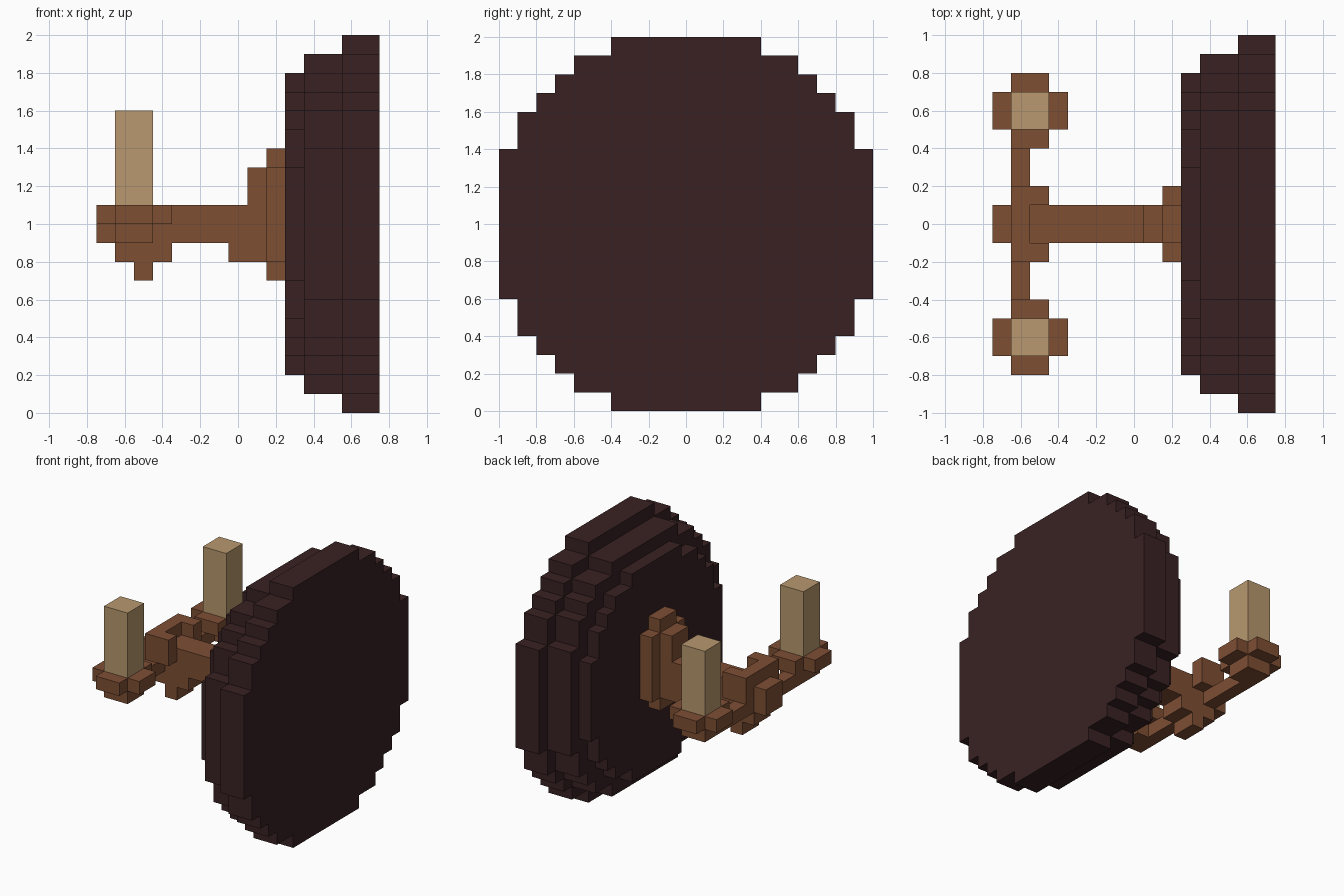
import bpy, bmesh

if "Cube" in bpy.data.objects:
    bpy.data.objects.remove(bpy.data.objects["Cube"])


def material(name, rgb):
    m = bpy.data.materials.new(name)
    m.diffuse_color = (*rgb, 1)
    m.use_nodes = True
    m.node_tree.nodes["Principled BSDF"].inputs["Base Color"].default_value = m.diffuse_color
    return m


DARK = material("dark wood", (0.041, 0.0155, 0.0165))
BROWN = material("brown metal", (0.209, 0.0762, 0.0343))
WAX = material("tan wax", (0.479, 0.314, 0.156))


def finish(name, bm, mat):
    bmesh.ops.recalc_face_normals(bm, faces=bm.faces)
    mesh = bpy.data.meshes.new(name)
    bm.to_mesh(mesh)
    bm.free()
    mesh.materials.append(mat)
    obj = bpy.data.objects.new(name, mesh)
    bpy.context.collection.objects.link(obj)
    return obj


def boxes(name, mat, parts):
    """Object made of boxes given as (x0, x1, y0, y1, z0, z1)."""
    bm = bmesh.new()
    for x0, x1, y0, y1, z0, z1 in parts:
        vs = bmesh.ops.create_cube(bm, size=1)["verts"]
        for v in vs:
            v.co = (x1 if v.co.x > 0 else x0,
                    y1 if v.co.y > 0 else y0,
                    z1 if v.co.z > 0 else z0)
    return finish(name, bm, mat)


def stepped_disc(name, mat, x0, x1, quarter):
    """Extrude a stepped circle; quarter lists corner (y, z) steps from side to top."""
    steps = [(quarter[0][0], 0)]
    q = []
    for i, (y, z) in enumerate(quarter):
        q.append((y, z))
        if i + 1 < len(quarter):
            q.append((quarter[i + 1][0], z))
    ring = (q + [(-y, z) for y, z in reversed(q)]
            + [(-y, -z) for y, z in q] + [(y, -z) for y, z in reversed(q)])
    bm = bmesh.new()
    face = bm.faces.new([bm.verts.new((x0, y, 1 + z)) for y, z in ring])
    out = bmesh.ops.extrude_face_region(bm, geom=[face])["geom"]
    moved = [v for v in out if isinstance(v, bmesh.types.BMVert)]
    bmesh.ops.translate(bm, verts=moved, vec=(x1 - x0, 0, 0))
    # keep both end caps
    if not face.is_valid:
        bm.faces.new([v for v in bm.verts if abs(v.co.x - x0) < 1e-6])
    bmesh.ops.triangulate(bm, faces=[f for f in bm.faces if len(f.verts) > 4])
    return finish(name, bm, mat)


# Round wall disc in three tiers
stepped_disc("disc_back", DARK, 0.55, 0.75,
             [(1, .4), (.9, .6), (.8, .7), (.7, .8), (.6, .9), (.4, 1)])
stepped_disc("disc_middle", DARK, 0.35, 0.55,
             [(.9, .4), (.8, .6), (.7, .7), (.6, .8), (.4, .9)])
stepped_disc("disc_front", DARK, 0.25, 0.35,
             [(.8, .3), (.7, .5), (.6, .6), (.5, .7), (.3, .8)])

# Mounting plate and arm
boxes("mounting_plate", BROWN, [
    (.15, .25, -.1, .1, .7, 1.4),
    (.15, .25, -.2, -.1, .8, 1.3),
    (.15, .25, .1, .2, .8, 1.3)])
boxes("arm", BROWN, [
    (.05, .15, -.1, .1, .8, 1.3),
    (-.05, .05, -.1, .1, .8, 1.1),
    (-.55, -.05, -.1, .1, .9, 1.1)])

# Hub with raised open collar, knob and bottom drop
boxes("hub", BROWN, [
    (-.75, -.65, -.1, .1, .9, 1.1),
    (-.65, -.55, -.2, .2, .9, 1.2),
    (-.55, -.45, -.2, -.1, 1.0, 1.2),
    (-.55, -.45, .1, .2, 1.0, 1.2),
    (-.65, -.35, -.1, .1, .8, .9),
    (-.55, -.45, -.1, .1, .7, .8)])

# Branch, cup and candle on each side
for side, c in (("left", -.6), ("right", .6)):
    s = 1 if c > 0 else -1
    a, b = sorted((.2 * s, .5 * s))
    boxes(side + "_branch", BROWN, [(-.65, -.55, a, b, .9, 1.0)])
    boxes(side + "_cup", BROWN, [
        (-.65, -.45, c - .1, c + .1, .9, 1.0),
        (-.65, -.45, c - .2, c + .2, 1.0, 1.1),
        (-.75, -.65, c - .1, c + .1, 1.0, 1.1),
        (-.45, -.35, c - .1, c + .1, 1.0, 1.1)])
    boxes(side + "_candle", WAX, [(-.65, -.45, c - .1, c + .1, 1.1, 1.6)])
